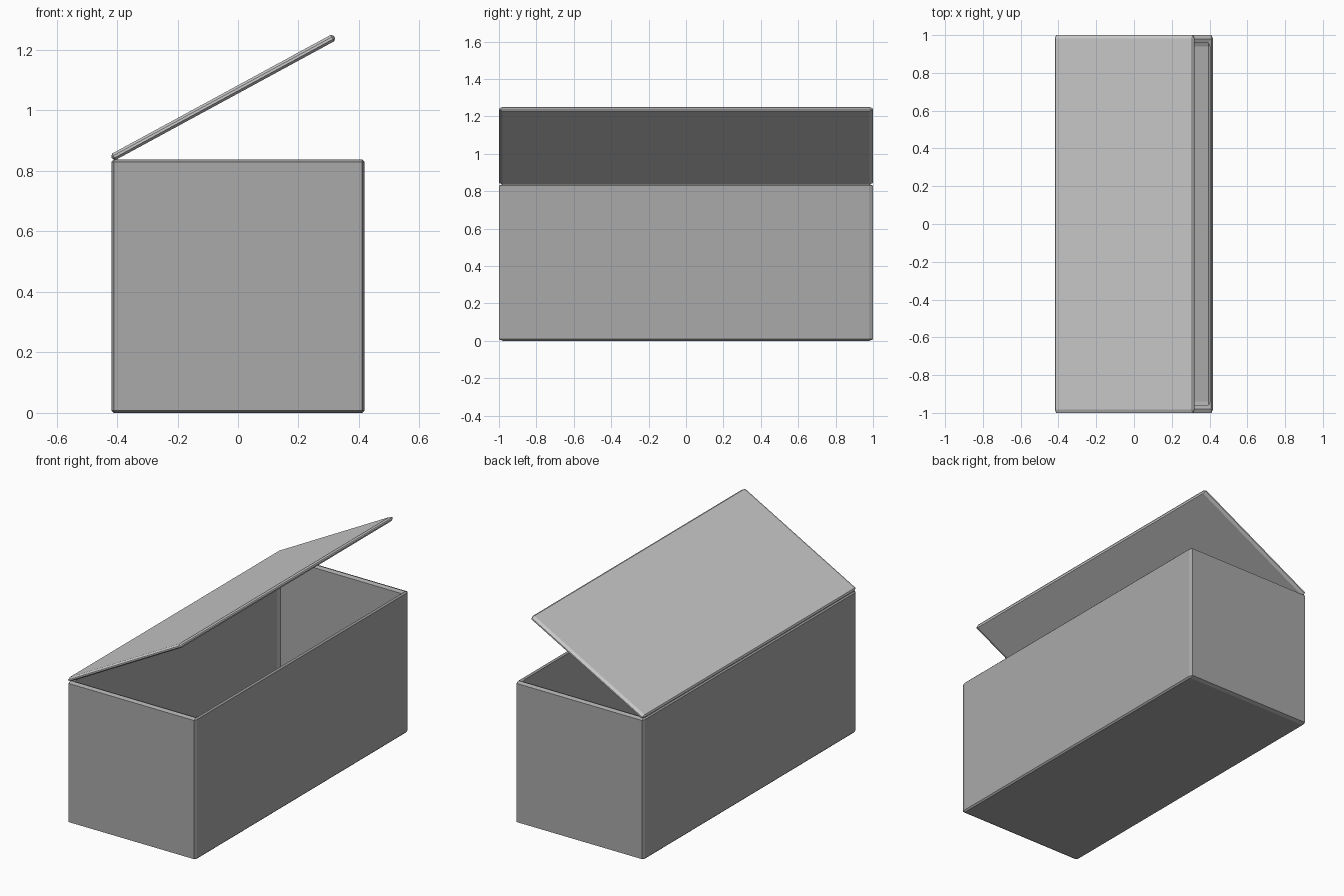
import bpy, bmesh
from math import radians
from mathutils import Matrix, Vector

if "Cube" in bpy.data.objects:
    bpy.data.objects.remove(bpy.data.objects["Cube"])

W = 0.838            # width and height of the chest
STRETCH = 2 / W      # lengthening along y (also stretches walls and bevels)
WALL = 0.024


def bevelled_block(name, height, bevel, hollow, grey, matrix):
    bm = bmesh.new()
    bmesh.ops.create_cube(bm, size=1, matrix=Matrix.Diagonal((W, W, height, 1)))
    if hollow:
        # Inset the top face and push it down to form the cavity
        top = max(bm.faces, key=lambda f: f.calc_center_median().z)
        bmesh.ops.inset_region(bm, faces=[top], thickness=WALL)
        face = bmesh.ops.extrude_discrete_faces(bm, faces=[top])["faces"][0]
        bmesh.ops.translate(bm, verts=face.verts, vec=Vector((0, 0, WALL - height)))
    bm.normal_update()
    sharp = [e for e in bm.edges if e.calc_face_angle(0) > 0.1]
    bmesh.ops.bevel(bm, geom=sharp, offset=bevel, segments=1, profile=0.5,
                    affect='EDGES', clamp_overlap=True)
    bmesh.ops.transform(bm, verts=bm.verts,
                        matrix=matrix @ Matrix.Diagonal((1, STRETCH, 1, 1)))
    bmesh.ops.recalc_face_normals(bm, faces=bm.faces)
    mesh = bpy.data.meshes.new(name)
    bm.to_mesh(mesh)
    bm.free()
    mat = bpy.data.materials.new(name + "_grey")
    mat.diffuse_color = (grey, grey, grey, 1)
    mat.use_nodes = True
    mat.node_tree.nodes["Principled BSDF"].inputs["Base Color"].default_value = mat.diffuse_color
    mesh.materials.append(mat)
    obj = bpy.data.objects.new(name, mesh)
    bpy.context.collection.objects.link(obj)
    return obj


# Open chest body
bevelled_block("chest_body", W, 0.01, True, 0.4, Matrix.Translation((0, 0, W / 2)))

# Lid, propped open along the left edge
bevelled_block("chest_lid", 0.024, 0.008, False, 0.665,
               Matrix.Translation((-0.049, 0, 1.043)) @ Matrix.Rotation(radians(-28.5), 4, 'Y'))
